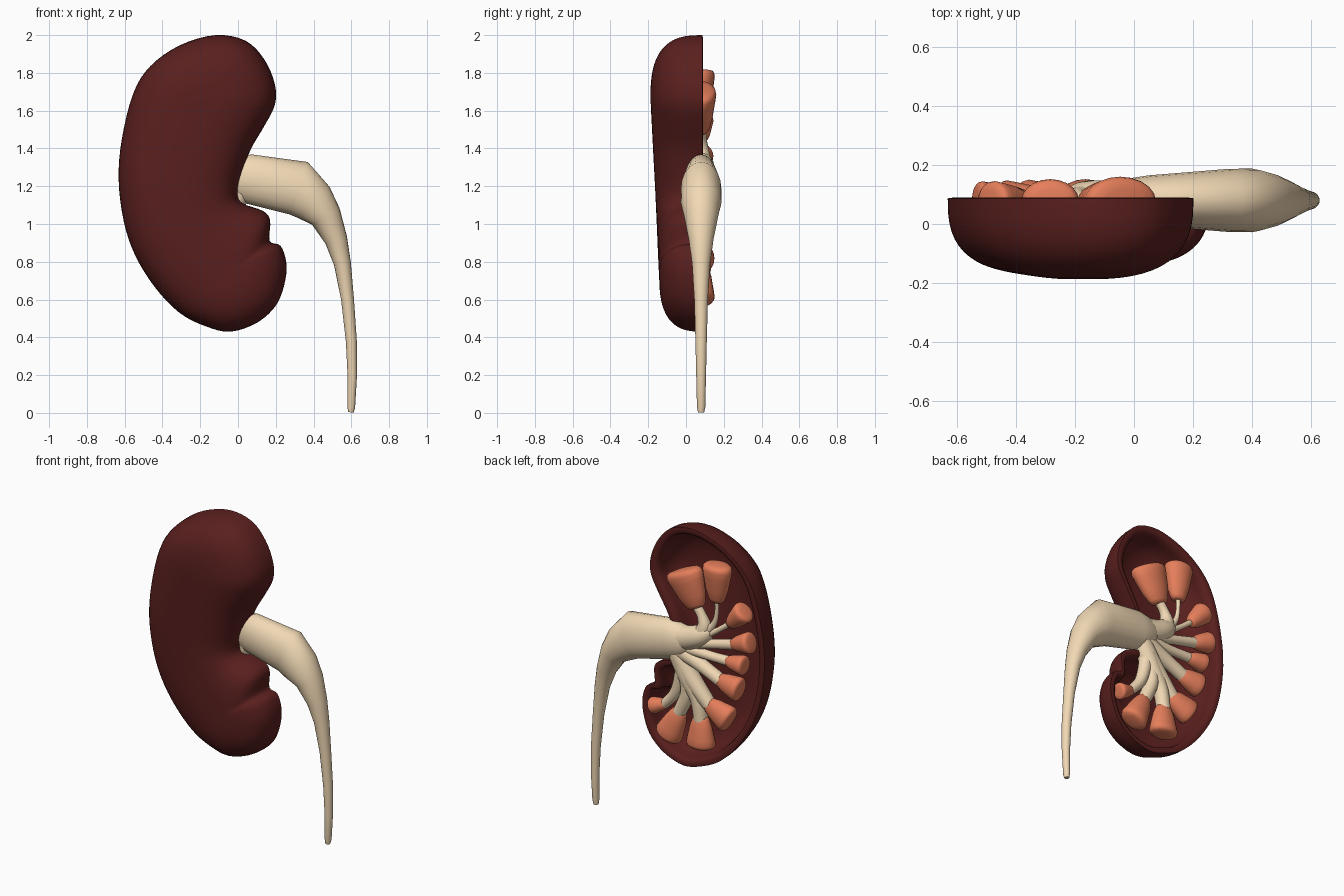
import bpy, bmesh, math
from mathutils import Vector

if "Cube" in bpy.data.objects:
    bpy.data.objects.remove(bpy.data.objects["Cube"])


def material(name, rgb):
    m = bpy.data.materials.new(name)
    m.diffuse_color = (*rgb, 1)
    m.use_nodes = True
    m.node_tree.nodes["Principled BSDF"].inputs["Base Color"].default_value = m.diffuse_color
    return m


SHELL = material("dark_red", (0.10, 0.014, 0.013))
TUBE = material("cream", (0.88, 0.69, 0.46))
PYR = material("orange", (0.79, 0.21, 0.105))
MID_Y, RIM_Y = 0.08, 0.087


def spline(pts, n, closed=False):
    """Catmull-Rom samples through tuples of any length."""
    pts = [Vector(p) for p in pts]
    k = len(pts)
    get = (lambda i: pts[i % k]) if closed else (lambda i: pts[max(0, min(k - 1, i))])
    out = []
    for i in range(k if closed else k - 1):
        a, b, c, d = get(i - 1), get(i), get(i + 1), get(i + 2)
        for j in range(n):
            t = j / n
            out.append(0.5 * (2 * b + (c - a) * t + (2 * a - 5 * b + 4 * c - d) * t * t
                              + (3 * b - a - 3 * c + d) * t ** 3))
    if not closed:
        out.append(pts[-1])
    return out


def loft(name, rings, mat, angle=60):
    """Skin closed rings of equal length and cap both ends."""
    bm = bmesh.new()
    rows = [[bm.verts.new(p) for p in r] for r in rings]
    n = len(rows[0])
    for a, b in zip(rows, rows[1:]):
        for i in range(n):
            j = (i + 1) % n
            bm.faces.new((a[i], a[j], b[j], b[i]))
    caps = [bm.faces.new(rows[0][::-1]), bm.faces.new(rows[-1])]
    bmesh.ops.recalc_face_normals(bm, faces=bm.faces[:])
    bmesh.ops.triangulate(bm, faces=caps)
    me = bpy.data.meshes.new(name)
    bm.to_mesh(me)
    bm.free()
    me.materials.append(mat)
    ob = bpy.data.objects.new(name, me)
    bpy.context.collection.objects.link(ob)
    bpy.ops.object.select_all(action='DESELECT')
    ob.select_set(True)
    bpy.context.view_layer.objects.active = ob
    bpy.ops.object.shade_smooth_by_angle(angle=math.radians(angle))
    return ob


def sweep(name, secs, mat, sides=20):
    """Sections (x, z, in-plane radius, y radius) along a path at MID_Y."""
    rings = []
    for i, (x, z, r, ry) in enumerate(secs):
        p, q = secs[max(i - 1, 0)], secs[min(i + 1, len(secs) - 1)]
        t = Vector((q[0] - p[0], q[1] - p[1])).normalized()
        rings.append([(x - t.y * r * math.cos(a), MID_Y + ry * math.sin(a), z + t.x * r * math.cos(a))
                      for a in (2 * math.pi * k / sides for k in range(sides))])
    return loft(name, rings, mat)


# Half shell: outline shrinks onto a curved spine while it domes forward
outline = spline([(-.12, 2), (.04, 1.97), (.14, 1.87), (.195, 1.74), (.195, 1.63), (.14, 1.52),
                  (.07, 1.40), (.025, 1.28), (0, 1.17), (.025, 1.11), (.13, 1.07), (.17, 1.02),
                  (.168, .91), (.225, .885), (.255, .80), (.25, .70), (.205, .575), (.105, .48),
                  (-.04, .43), (-.175, .46), (-.31, .53), (-.44, .665), (-.545, .835),
                  (-.605, 1.015), (-.632, 1.235), (-.615, 1.45), (-.555, 1.69), (-.465, 1.835),
                  (-.31, 1.945)], 4, True)
spine = spline([(-.18, 1.66), (-.26, 1.42), (-.3, 1.2), (-.24, .95), (-.05, .74)], 25)
pairs = [(p, min(spine, key=lambda s: (s - p).length)) for p in outline]


def shell_ring(s, d, back):
    ring = []
    for p, c in pairs:
        q = c.lerp(p, s)
        front = -0.14 - 0.045 * (c.y - 0.7) / 0.9 + back
        ring.append((q.x, RIM_Y + (front - RIM_Y) * d, q.y))
    return ring


STEPS = 14
arc = [(math.cos(i / STEPS * math.pi / 2) ** 0.72, math.sin(i / STEPS * math.pi / 2) ** 0.72)
       for i in range(STEPS)]
rings = [shell_ring(s, d, 0) for s, d in reversed(arc)]
rings += [shell_ring(s, d, .05) for s, d in ((.96, -.01), (.91, .005), (.87, .05))]
rings += [shell_ring(s * .85, d, .05) for s, d in arc[1:]]
loft("kidney_shell", rings, SHELL)

# Renal pelvis narrowing into the ureter
sweep("pelvis_and_ureter", [
    (-.08, 1.25, .07, .05), (-.05, 1.25, .10, .07), (.05, 1.24, .13, .085), (.32, 1.19, .147, .107),
    (.40, 1.115, .118, .108), (.465, 1.04, .085, .09), (.52, .915, .06, .065), (.553, .79, .045, .048),
    (.58, .60, .034, .036), (.60, .38, .029, .03), (.605, .2, .025, .026), (.60, .03, .02, .022),
    (.598, .003, .015, .016)], TUBE)

# Pyramids: narrow end, wide end, wide radius
pyramids = [(-.13, 1.50, -.035, 1.71, .13), (-.28, 1.58, -.285, 1.81, .097),
            (-.38, 1.45, -.485, 1.56, .07), (-.40, 1.32, -.53, 1.365, .068),
            (-.36, 1.20, -.485, 1.20, .062), (-.30, 1.06, -.45, 1.03, .08),
            (-.22, .88, -.375, .81, .09), (-.165, .78, -.165, .59, .096),
            (-.015, .78, .075, .595, .09), (.09, .80, .19, .76, .053)]
prof = [(-.05, .25), (-.03, .45), (.05, .56), (.3, .75), (.7, .93), (.88, 1), (.96, .95),
        (1.01, .82), (1.03, .5), (1.04, .1)]
for i, (x0, z0, x1, z1, r) in enumerate(pyramids):
    ry = min(r, .048 + .25 * r)
    sweep(f"pyramid_{i + 1}", [(x0 + (x1 - x0) * t, z0 + (z1 - z0) * t, r * k, ry * k)
                               for t, k in prof], PYR)

# Calyx branches (x, z, radius) from the pelvis to each pyramid
branches = [
    [(.06, 1.25, .09), (-.08, 1.28, .075), (-.17, 1.32, .065), (-.21, 1.36, .045), (-.22, 1.38, .02)],
    [(-.16, 1.31, .055), (-.19, 1.38, .045), (-.17, 1.45, .03), (-.12, 1.52, .03)],
    [(-.20, 1.34, .03), (-.26, 1.42, .018), (-.28, 1.50, .013), (-.28, 1.60, .015)],
    [(-.18, 1.32, .03), (-.27, 1.37, .018), (-.39, 1.46, .018)],
    [(-.03, 1.23, .04), (-.2, 1.27, .03), (-.41, 1.322, .034)],
    [(-.03, 1.21, .04), (-.2, 1.20, .03), (-.37, 1.20, .032)],
    [(.02, 1.20, .06), (-.15, 1.13, .045), (-.31, 1.058, .042)],
    [(.02, 1.19, .06), (-.08, 1.04, .058), (-.23, .875, .045)],
    [(.01, 1.17, .06), (-.07, 1.02, .058), (-.14, .90, .048), (-.165, .76, .045)],
    [(-.05, 1.06, .05), (-.07, .92, .045), (-.01, .77, .042)],
    [(-.03, 1.16, .05), (-.02, 1.02, .042), (.02, .89, .036), (.10, .795, .03)],
]
for i, b in enumerate(branches):
    secs = [(x, z, r, min(r, .07)) for x, z, r in spline(b, 5)]
    sweep(f"calyx_{i + 1}", secs, TUBE, 14)
